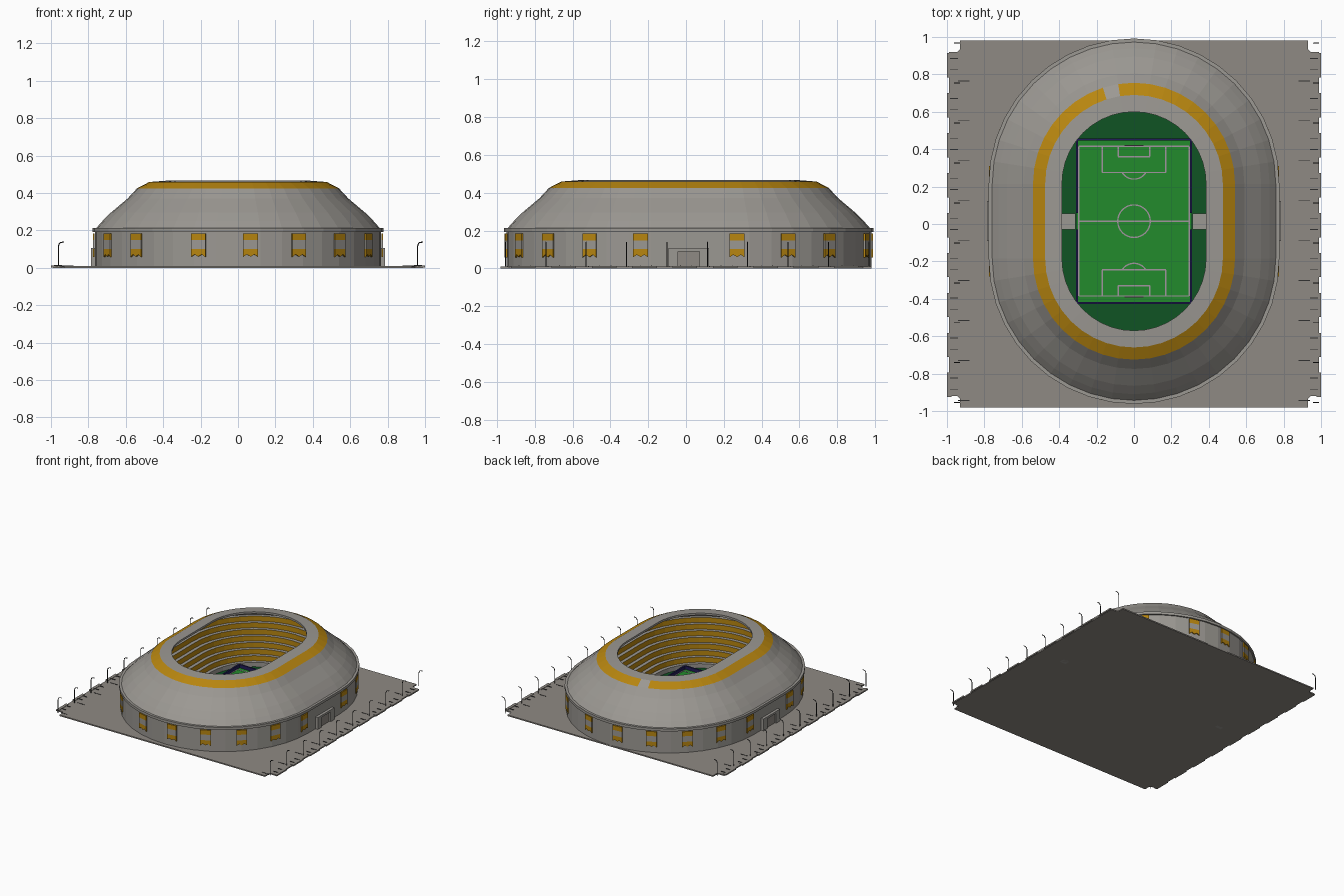
import bpy, bmesh, math
from mathutils import Vector

cube = bpy.data.objects.get("Cube")
if cube:
    bpy.data.objects.remove(cube)

CY = 0.015        # centre of the bowl in y
STRAIGHT = 0.2    # half length of the straight sides
SEG = 20          # facets per rounded end


def material(name, rgb):
    m = bpy.data.materials.new(name)
    m.use_nodes = True
    m.diffuse_color = (*rgb, 1)
    m.node_tree.nodes["Principled BSDF"].inputs["Base Color"].default_value = (*rgb, 1)
    return m


concrete = material("concrete", (0.33, 0.315, 0.29))
paving = material("paving", (0.275, 0.255, 0.23))
gold = material("gold", (0.479, 0.238, 0.005))
grass = material("pitch_green", (0.016, 0.258, 0.025))
turf = material("dark_turf", (0.005, 0.087, 0.017))
navy = material("navy", (0.015, 0.012, 0.10))
chalk = material("pitch_lines", (0.36, 0.30, 0.35))
metal = material("dark_metal", (0.03, 0.03, 0.03))


def finish(name, bm, mats, normals=True):
    if normals:
        bmesh.ops.recalc_face_normals(bm, faces=bm.faces)
    me = bpy.data.meshes.new(name)
    bm.to_mesh(me)
    bm.free()
    for m in mats:
        me.materials.append(m)
    ob = bpy.data.objects.new(name, me)
    bpy.context.collection.objects.link(ob)
    return ob


def add_box(bm, x0, x1, y0, y1, z0, z1):
    vs = bmesh.ops.create_cube(bm, size=1)["verts"]
    for v in vs:
        v.co = ((x0 + x1) / 2 + v.co.x * (x1 - x0),
                (y0 + y1) / 2 + v.co.y * (y1 - y0),
                (z0 + z1) / 2 + v.co.z * (z1 - z0))


def boxes(name, mat, *dims):
    bm = bmesh.new()
    for d in dims:
        add_box(bm, *d)
    return finish(name, bm, [mat])


def ring(r, z):
    """Points of a rounded oval, starting at the right end of the back curve."""
    pts = []
    for side in (1, -1):
        for i in range(SEG + 1):
            a = math.pi * i / SEG + (0 if side > 0 else math.pi)
            pts.append((r * math.cos(a), CY + side * STRAIGHT + r * math.sin(a), z))
    return pts


def sweep(name, profile, mats, rule, closed=False):
    """Sweep an (r, z) profile round the oval; rule(step, slot) gives the material."""
    bm = bmesh.new()
    rows = [[bm.verts.new(p) for p in ring(r, z)] for r, z in profile]
    n = len(rows[0])
    for k in range(len(rows) if closed else len(rows) - 1):
        a, b = rows[k], rows[(k + 1) % len(rows)]
        for i in range(n):
            f = bm.faces.new((a[i], a[(i + 1) % n], b[(i + 1) % n], b[i]))
            f.material_index = rule(k, i)
    return finish(name, bm, mats, closed)


# Paved base with rounded corners
bm = bmesh.new()
add_box(bm, -0.99, 0.99, -0.98, 0.98, 0, 0.01)
corners = [e for e in bm.edges if abs(e.verts[0].co.z - e.verts[1].co.z) > 0.005]
bmesh.ops.bevel(bm, geom=corners, offset=0.06, segments=5, affect='EDGES')
finish("paved_base", bm, [paving])

# Outer wall, cornice and domed roof shell, with a gold band near the top
sweep("outer_wall", [(0.765, 0.005), (0.765, 0.2)], [concrete], lambda k, i: 0)
sweep("cornice", [(0.755, 0.192), (0.777, 0.192), (0.777, 0.213), (0.755, 0.213)],
      [concrete], lambda k, i: 0, True)
roof = [(0.765, 0.205), (0.725, 0.25), (0.68, 0.295), (0.635, 0.333), (0.59, 0.371),
        (0.54, 0.425), (0.475, 0.459), (0.385, 0.466), (0.385, 0.45), (0.47, 0.442),
        (0.54, 0.405), (0.6, 0.35), (0.75, 0.2)]
GAP = SEG // 2 + 1    # one plain panel interrupts the band at the back
sweep("roof_shell", roof, [concrete, gold],
      lambda k, i: 1 if k == 5 and i != GAP else 0, True)

# Stepped seating: gold risers, concrete treads
steps = [(0.39, 0.01)]
for t in range(8):
    r, z = 0.39 + 0.028 * t, 0.05 + 0.041 * t
    steps += [(r, z), (r + 0.028, z)]
sweep("seating_tiers", steps, [concrete, gold],
      lambda k, i: 1 if k % 2 == 0 and k > 0 else 0)

# Turf oval and pitch
bm = bmesh.new()
bm.faces.new([bm.verts.new(p) for p in ring(0.395, 0.014)])
finish("turf_oval", bm, [turf])
PX, PY = 0.305, 0.437
boxes("pitch", grass, (-PX, PX, CY - PY, CY + PY, 0.011, 0.018))

# Boards round the pitch
e = 0.006
boxes("pitch_boards", navy,
      *[(s * PX - e, s * PX + e, CY + q * 0.24 - 0.195, CY + q * 0.24 + 0.195, 0.01, 0.045)
        for s in (1, -1) for q in (1, -1)],
      *[(-PX, PX, CY + s * PY - e, CY + s * PY + e, 0.01, 0.045) for s in (1, -1)])

# Walkways from the side tunnels
boxes("side_walkways", concrete,
      *[(min(s * 0.312, s * 0.4), max(s * 0.312, s * 0.4), -0.03, 0.055, 0.01, 0.03)
        for s in (1, -1)])

# Painted pitch markings
W = 0.0035


def outline(x0, x1, y0, y1):
    z0, z1 = 0.017, 0.02
    return [(x0, x1, y - W, y + W, z0, z1) for y in (y0, y1)] + \
           [(x - W, x + W, y0, y1, z0, z1) for x in (x0, x1)]


marks = outline(-0.295, 0.295, CY - 0.4, CY + 0.4)
marks.append((-0.295, 0.295, CY - W, CY + W, 0.017, 0.02))
for s in (1, -1):
    for half, depth in ((0.17, 0.14), (0.085, 0.055)):
        a, b = sorted((CY + s * 0.4, CY + s * (0.4 - depth)))
        marks += outline(-half, half, a, b)
boxes("pitch_markings", chalk, *marks)


def arc(name, y, r, a0, a1, n=32):
    bm = bmesh.new()
    rows = []
    for i in range(n + 1):
        a = math.radians(a0 + (a1 - a0) * i / n)
        rows.append([bm.verts.new((q * math.cos(a), y + q * math.sin(a), 0.02))
                     for q in (r + W, r - W)])
    for p, q in zip(rows, rows[1:]):
        bm.faces.new((p[0], q[0], q[1], p[1]))
    finish(name, bm, [chalk], False)


arc("centre_circle", CY, 0.087, 0, 360)
arc("back_penalty_arc", CY + 0.3, 0.075, 213, 327, 12)
arc("front_penalty_arc", CY - 0.3, 0.075, 33, 147, 12)

# Goals
for label, s in (("back", 1), ("front", -1)):
    y = CY + s * 0.405
    boxes(label + "_goal", chalk,
          (-0.05, -0.046, y - 0.002, y + 0.002, 0.018, 0.05),
          (0.046, 0.05, y - 0.002, y + 0.002, 0.018, 0.05),
          (-0.05, 0.05, y - 0.002, y + 0.002, 0.046, 0.05))


# Hanging banners with swallow tails, turned half a circle for the back
def banner(name, origin, normal):
    tangent = Vector((-normal.y, normal.x, 0))
    shapes = [([(-1, 0.185), (1, 0.185), (1, 0.148), (-1, 0.148)], 0),
              ([(-1, 0.148), (1, 0.148), (1, 0.102), (-1, 0.102)], 1),
              ([(-1, 0.102), (1, 0.102), (1, 0.058), (0.5, 0.072), (0, 0.06),
                (-0.5, 0.072), (-1, 0.058)], 0)]
    bm = bmesh.new()
    for pts, mi in shapes:
        front = [bm.verts.new(origin + normal * 0.009 + tangent * u * 0.04 + Vector((0, 0, z)))
                 for u, z in pts]
        back = [bm.verts.new(v.co - normal * 0.009) for v in front]
        n = len(pts)
        faces = [bm.faces.new(front)]
        faces += [bm.faces.new((front[i], front[(i + 1) % n], back[(i + 1) % n], back[i]))
                  for i in range(n)]
        for f in faces:
            f.material_index = mi
    finish(name, bm, [gold, concrete])


for label, s in (("front", -1), ("back", 1)):
    for j, deg in enumerate((65, 45, 25, 5, -16, -45, -65)):
        a = math.radians(deg)
        nrm = Vector((-s * math.sin(a), s * math.cos(a), 0))
        banner(f"{label}_banner_{j + 1}", Vector((0, CY + s * STRAIGHT, 0)) + nrm * 0.765, nrm)
    for side in (1, -1):
        nrm = Vector((side, 0, 0))
        banner(f"{label}_{'left' if side > 0 else 'right'}_side_banner",
               Vector((side * 0.766, CY + s * 0.255, 0)), nrm)

# Side gates: portal frame and recessed door
for label, s in (("left", 1), ("right", -1)):
    x0, x1 = sorted((s * 0.73, s * 0.787))
    boxes(label + "_gate", concrete,
          (x0, x1, -0.092, -0.042, -0.0, 0.107), (x0, x1, 0.072, 0.122, 0, 0.107),
          (x0, x1, -0.042, 0.072, 0.09, 0.107))
    d0, d1 = sorted((s * 0.73, s * 0.775))
    boxes(label + "_gate_door", paving, (d0, d1, -0.042, 0.072, 0, 0.09))

# Kerbs, bay lines and street lamps along both sides
for label, s in (("left", 1), ("right", -1)):
    kerbs, bays = [], []
    for i in range(10):
        y = -0.955 + 0.2135 * i
        k0, k1 = sorted((s * 0.975, s * 1.0))
        if i < 9:
            kerbs.append((k0, k1, y + 0.03, y + 0.16, 0.002, 0.013))
            b0, b1 = sorted((s * 0.88, s * 0.94))
            bays.append((b0, b1, y + 0.01, y + 0.014, 0.008, 0.012))
            b0, b1 = sorted((s * 0.94, s * 0.985))
            bays += [(b0, b1, y + q, y + q + 0.004, 0.008, 0.014) for q in (0.07, 0.13)]
        cu = bpy.data.curves.new(f"{label}_lamp_{i + 1}", 'CURVE')
        cu.dimensions = '3D'
        cu.bevel_depth = 0.003
        cu.bevel_resolution = 1
        cu.use_fill_caps = True
        sp = cu.splines.new('POLY')
        path = [(0, 0.01), (0, 0.115), (0.004, 0.128), (0.012, 0.136), (0.03, 0.138)]
        sp.points.add(len(path) - 1)
        for p, (dx, z) in zip(sp.points, path):
            p.co = (s * 0.96 + dx, y, z, 1)
        cu.materials.append(metal)
        bpy.context.collection.objects.link(bpy.data.objects.new(cu.name, cu))
    boxes(label + "_kerbs", paving, *kerbs)
    boxes(label + "_bay_lines", metal, *bays)
